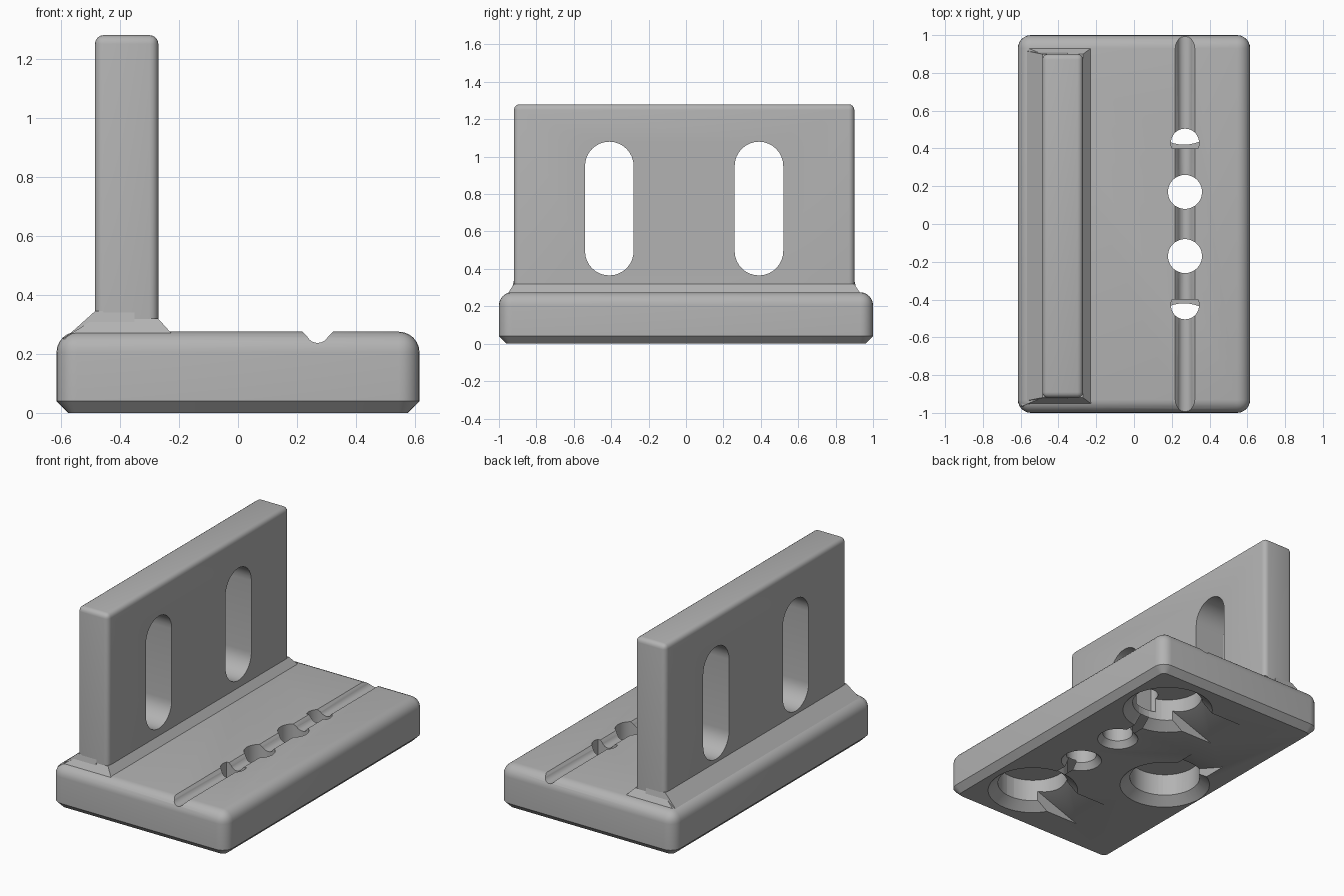
import bpy, bmesh, math
from mathutils import Vector, Matrix

old = bpy.data.objects.get("Cube")
if old:
    bpy.data.objects.remove(old, do_unlink=True)

gray = bpy.data.materials.new("plain gray")
gray.use_nodes = True
color = (0.45, 0.45, 0.45, 1)
gray.diffuse_color = color
gray.node_tree.nodes["Principled BSDF"].inputs["Base Color"].default_value = color


def finish(name, bm):
    bmesh.ops.recalc_face_normals(bm, faces=bm.faces)
    mesh = bpy.data.meshes.new(name)
    bm.to_mesh(mesh)
    bm.free()
    mesh.materials.append(gray)
    obj = bpy.data.objects.new(name, mesh)
    bpy.context.collection.objects.link(obj)
    return obj


def box_mesh(low, high):
    bm = bmesh.new()
    low, high = Vector(low), Vector(high)
    size = Matrix.Diagonal((*(high - low), 1))
    bmesh.ops.create_cube(bm, size=1, matrix=Matrix.Translation((low + high) / 2) @ size)
    return bm


def round_edges(bm, rule, width, segments):
    edges = [e for e in bm.edges if rule(e)]
    bmesh.ops.bevel(bm, geom=edges, offset=width, segments=segments,
                    profile=0.5, affect='EDGES', clamp_overlap=True)


def prism(name, points, to_3d, start, end):
    """Extrude a flat outline between two levels."""
    bm = bmesh.new()
    rings = [[bm.verts.new(to_3d(p, q, level)) for p, q in points] for level in (start, end)]
    bm.faces.new(rings[0])
    bm.faces.new(rings[1])
    for i in range(len(points)):
        j = (i + 1) % len(points)
        bm.faces.new((rings[0][i], rings[0][j], rings[1][j], rings[1][i]))
    return finish(name, bm)


def arc(cx, cy, r, a0, a1, n=16):
    angles = [math.radians(a0 + (a1 - a0) * i / n) for i in range(n + 1)]
    return [(cx + r * math.cos(a), cy + r * math.sin(a)) for a in angles]


def frustum(name, low_rect, z0, high_rect, z1):
    """Tapered block from two rectangles (x0, x1, y0, y1)."""
    bm = box_mesh((0, 0, 0), (1, 1, 1))
    for v in bm.verts:
        x0, x1, y0, y1 = high_rect if v.co.z > 0.5 else low_rect
        v.co = (x1 if v.co.x > 0.5 else x0, y1 if v.co.y > 0.5 else y0,
                z1 if v.co.z > 0.5 else z0)
    return finish(name, bm)


def cone(name, x, y, z0, z1, r0, r1):
    bm = bmesh.new()
    bmesh.ops.create_cone(bm, cap_ends=True, segments=48, radius1=r0, radius2=r1,
                          depth=z1 - z0, matrix=Matrix.Translation((x, y, (z0 + z1) / 2)))
    return finish(name, bm)


def cut(target, cutter):
    mod = target.modifiers.new("cut", 'BOOLEAN')
    mod.operation, mod.solver, mod.object = 'DIFFERENCE', 'EXACT', cutter
    bpy.context.view_layer.objects.active = target
    bpy.ops.object.modifier_apply(modifier=mod.name)
    bpy.data.objects.remove(cutter, do_unlink=True)


def smooth(obj):
    bpy.ops.object.select_all(action='DESELECT')
    obj.select_set(True)
    bpy.context.view_layer.objects.active = obj
    bpy.ops.object.shade_smooth_by_angle(angle=math.radians(28))


def flat_z(p, q, level):
    return (p, q, level)


def along_x(p, q, level):
    return (level, p, q)


def along_y(p, q, level):
    return (p, level, q)


# Base plate: rounded top and corners, chamfered underside
TOP = 0.275
bm = box_mesh((-0.615, -1, 0), (0.615, 1, TOP))
round_edges(bm, lambda e: max(v.co.z for v in e.verts) > 0.1, 0.07, 6)
round_edges(bm, lambda e: max(v.co.z for v in e.verts) < 0.001, 0.04, 1)
base = finish("base_plate", bm)

# Lengthwise groove with eased rim
GX = 0.27
cut(base, prism("groove_cutter", arc(GX, 0.277, 0.04, 0, 345, 23), along_y, -1.1, 1.1))
cut(base, frustum("groove_rim_cutter", (0.235, 0.305, -1.1, 1.1), 0.258,
                  (0.212, 0.328, -1.1, 1.1), 0.281))

# Ramps leading into the large pockets
for y in (0.63, -0.63):
    cut(base, prism("ramp_cutter", [(-0.2, -0.002), (0.265, -0.002), (0.265, 0.17)],
                    along_y, y - 0.14, y + 0.14))
cut(base, prism("ramp_cutter", [(0.32, -0.002), (-0.07, -0.002), (-0.07, 0.15)],
                along_x, -0.43, -0.19))

# Large countersunk pockets
for x, y in ((0.265, 0.63), (0.265, -0.63), (-0.3, -0.07)):
    cut(base, cone("pocket_cutter", x, y, -0.01, 0.19, 0.21, 0.21))
    cut(base, cone("pocket_sink_cutter", x, y, -0.005, 0.05, 0.275, 0.209))

for side in (1, -1):
    # Small countersunk through holes
    cut(base, cone("hole_cutter", GX, side * 0.17, -0.1, 0.4, 0.09, 0.09))
    cut(base, cone("hole_sink_cutter", GX, side * 0.17, -0.005, 0.04, 0.125, 0.089))
    # Half-moon openings above the pockets
    moon = [(x, side * y) for x, y in arc(GX, 0.43, 0.075, -23, 203)]
    cut(base, prism("moon_cutter", moon, flat_z, 0.1, 0.4))
    # Narrow channels between pocket and hole
    y0, y1 = sorted((side * 0.2, side * 0.45))
    cut(base, finish("channel_cutter", box_mesh((0.24, y0, -0.01), (0.3, y1, 0.05))))
smooth(base)

# Upright wall with eased edges and two long slots
bm = box_mesh((-0.485, -0.92, 0.25), (-0.27, 0.9, 1.28))
round_edges(bm, lambda e: max(v.co.z for v in e.verts) > 0.5, 0.03, 4)
wall = finish("upright_wall", bm)
for y in (-0.41, 0.39):
    outline = arc(y, 0.95, 0.13, 0, 180) + arc(y, 0.495, 0.13, 180, 360)
    cut(wall, prism("slot_cutter", outline, along_x, -0.7, -0.1))
smooth(wall)

# Sloped foot joining the wall to the base, one slope per height
frustum("wall_foot", (-0.595, -0.208, -0.965, 0.945), 0.25,
        (-0.484, -0.271, -0.919, 0.899), 0.32)
frustum("wall_back_foot", (-0.59, -0.35, -0.94, 0.92), 0.25,
        (-0.484, -0.35, -0.919, 0.899), 0.345)
